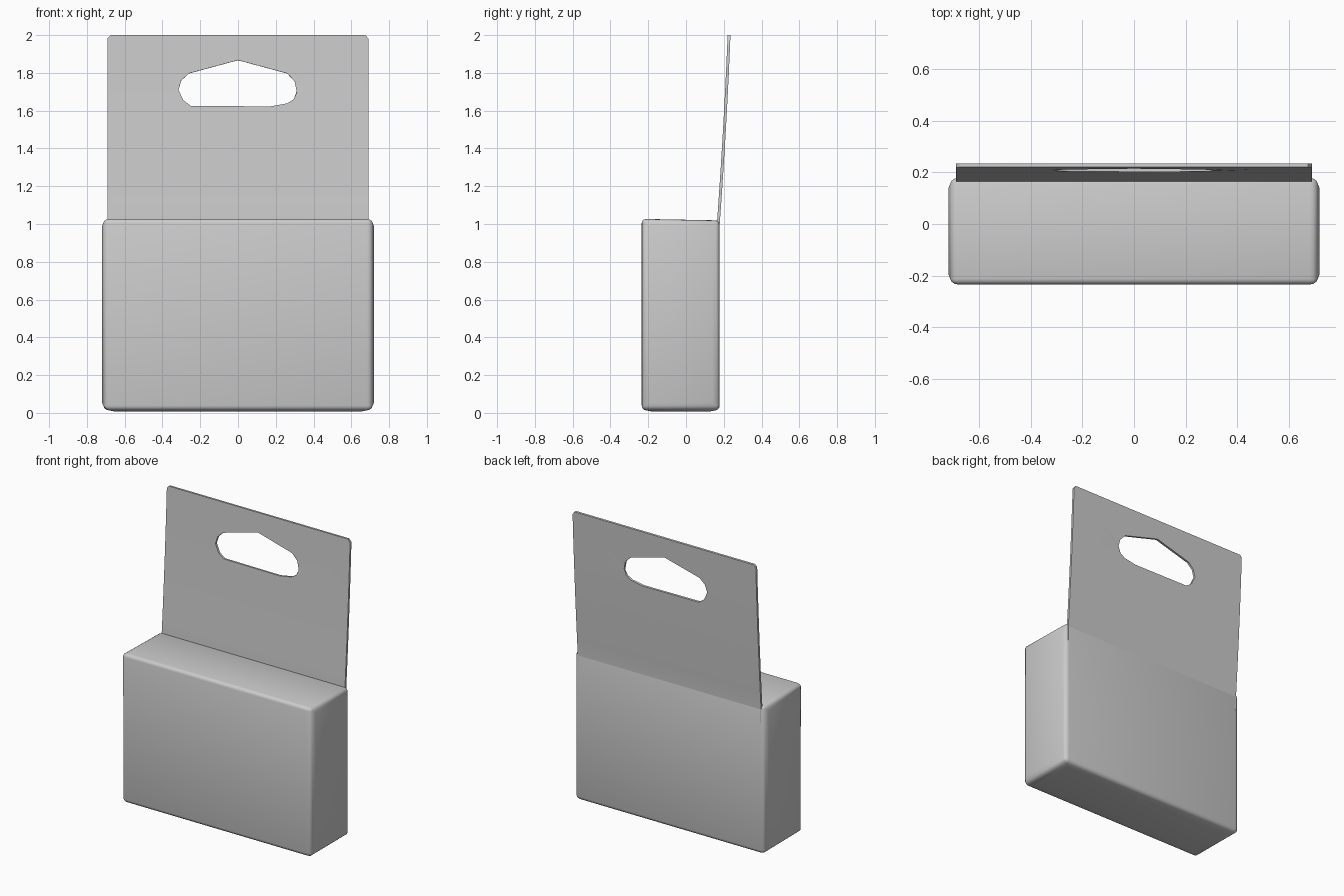
import bpy, bmesh, math
from mathutils import Vector

cube = bpy.data.objects.get("Cube")
if cube:
    bpy.data.objects.remove(cube, do_unlink=True)

# Single card colour
card = bpy.data.materials.new("grey card")
card.use_nodes = True
colour = (0.6, 0.6, 0.6, 1)
card.diffuse_color = colour
card.node_tree.nodes["Principled BSDF"].inputs["Base Color"].default_value = colour


def add_object(name, bm):
    bmesh.ops.recalc_face_normals(bm, faces=bm.faces)
    mesh = bpy.data.meshes.new(name)
    bm.to_mesh(mesh)
    bm.free()
    mesh.materials.append(card)
    obj = bpy.data.objects.new(name, mesh)
    bpy.context.collection.objects.link(obj)
    return obj


def finish(obj):
    bpy.ops.object.select_all(action='DESELECT')
    obj.select_set(True)
    bpy.context.view_layer.objects.active = obj
    for mod in list(obj.modifiers):
        bpy.ops.object.modifier_apply(modifier=mod.name)
    bpy.ops.object.shade_smooth_by_angle(angle=math.radians(50))


# Closed box with softly swollen ends and underside
bm = bmesh.new()
bmesh.ops.create_cube(bm, size=1)
for v in bm.verts:
    v.co = Vector((v.co.x * 1.41, v.co.y * 0.413 - 0.028, v.co.z * 1.01 + 0.522))
    if v.co.z > 0.5 and v.co.y > 0:
        v.co.z -= 0.008
bm.normal_update()
for axis, inset, push in ((Vector((1, 0, 0)), 0.055, 0.015),
                          (Vector((-1, 0, 0)), 0.055, 0.015),
                          (Vector((0, 0, -1)), 0.08, 0.01)):
    face = max(bm.faces, key=lambda f: f.normal.dot(axis) * f.calc_area() ** 0.1)
    bmesh.ops.inset_region(bm, faces=[face], thickness=inset, depth=0)
    for v in face.verts:
        v.co += axis * push
    bm.normal_update()
box = add_object("box", bm)
bevel = box.modifiers.new("soft edges", 'BEVEL')
bevel.width = 0.022
bevel.segments = 3
bevel.limit_method = 'ANGLE'
bevel.angle_limit = math.radians(50)
finish(box)

# Upright back panel: outline with a peaked hand hole, sliced and bent backwards
outline = [(-0.69, 0.9), (0.69, 0.9), (0.69, 1.98), (0.675, 2.0),
           (-0.675, 2.0), (-0.69, 1.985)]
hole = [(-0.25, 1.625), (-0.29, 1.655), (-0.315, 1.71), (-0.3, 1.76), (-0.26, 1.797),
        (0, 1.867), (0.26, 1.797), (0.3, 1.755), (0.312, 1.7), (0.295, 1.66),
        (0.26, 1.638), (0.17, 1.622)]
bm = bmesh.new()
edges = []
for loop in (outline, hole):
    verts = [bm.verts.new((x, 0, z)) for x, z in loop]
    edges += [bm.edges.new((verts[i - 1], verts[i])) for i in range(len(verts))]
bmesh.ops.triangle_fill(bm, edges=edges, use_beauty=True)
for i in range(10):
    bmesh.ops.bisect_plane(bm, geom=bm.verts[:] + bm.edges[:] + bm.faces[:],
                           plane_co=(0, 0, 1 + i * 0.1), plane_no=(0, 0, 1))
for v in bm.verts:
    t = max(0, v.co.z - 1)
    v.co.y = 0.171 + 0.073 * t - 0.016 * t * t
panel = add_object("handle_panel", bm)
thick = panel.modifiers.new("thickness", 'SOLIDIFY')
thick.thickness = 0.015
thick.offset = 0
finish(panel)
